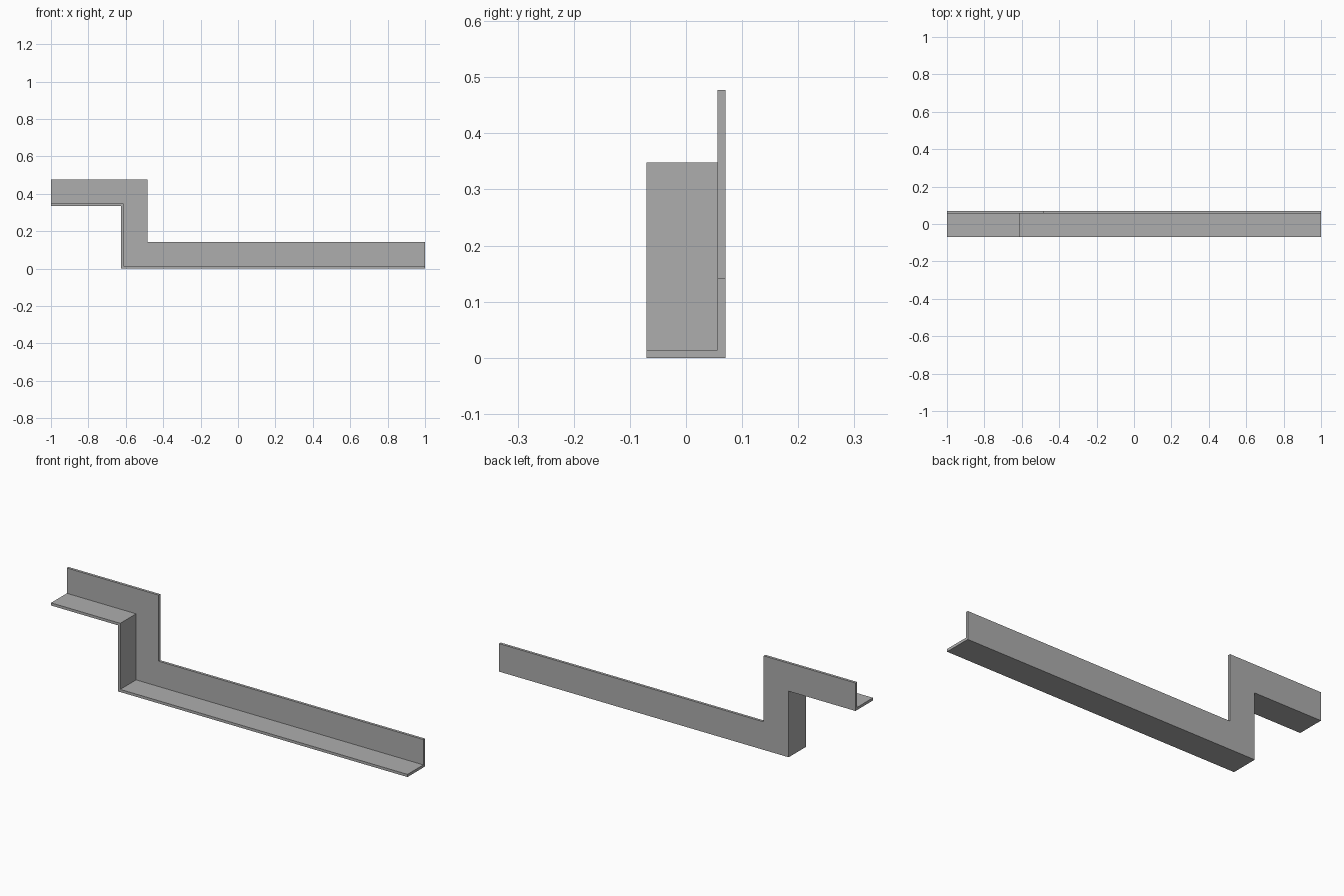
import bpy, bmesh
from mathutils import Vector

cube = bpy.data.objects.get("Cube")
if cube:
    bpy.data.objects.remove(cube, do_unlink=True)

# Main dimensions
LEFT, RIGHT = -1.0, 1.0
BACK, FRONT = 0.07, -0.07
THICK = 0.0135           # sheet thickness
STEP_X, STEP_Z = -0.625, 0.335
WIDTH = 0.142            # width of the upright web


def stepped_line(offset, riser):
    """Stepped path, raised by an offset, with its riser at the given x."""
    return [(LEFT, STEP_Z + offset), (riser, STEP_Z + offset),
            (riser, offset), (RIGHT, offset)]


# Stepped angle section: flange strip and web drawn side by side at the back
bm = bmesh.new()
rows = [[bm.verts.new((x, BACK, z)) for x, z in stepped_line(o, r)]
        for o, r in ((0, STEP_X), (THICK, STEP_X + THICK), (WIDTH, STEP_X + 0.14))]
for lower, upper in zip(rows, rows[1:]):
    bm.faces.new(lower + upper[::-1])


def extrude(faces, distance):
    """Pull faces towards the front and return the new end faces."""
    result = bmesh.ops.extrude_face_region(bm, geom=faces)["geom"]
    verts = [g for g in result if isinstance(g, bmesh.types.BMVert)]
    bmesh.ops.translate(bm, verts=verts, vec=Vector((0, -distance, 0)))
    return [g for g in result if isinstance(g, bmesh.types.BMFace)]


# Web thickness first, then the flange strip continues to the front
caps = extrude(bm.faces[:], THICK)
strip = min(caps, key=lambda f: min(v.co.z for v in f.verts))
extrude([strip], BACK - FRONT - THICK)
bmesh.ops.recalc_face_normals(bm, faces=bm.faces[:])
bmesh.ops.dissolve_limit(bm, angle_limit=0.01, verts=bm.verts[:], edges=bm.edges[:])

mesh = bpy.data.meshes.new("stepped_angle_trim")
bm.to_mesh(mesh)
bm.free()
trim = bpy.data.objects.new("stepped_angle_trim", mesh)
bpy.context.collection.objects.link(trim)

# Plain grey metal
grey = bpy.data.materials.new("plain_grey")
grey.use_nodes = True
colour = (0.42, 0.42, 0.42, 1)
grey.diffuse_color = colour
grey.node_tree.nodes["Principled BSDF"].inputs["Base Color"].default_value = colour
mesh.materials.append(grey)
